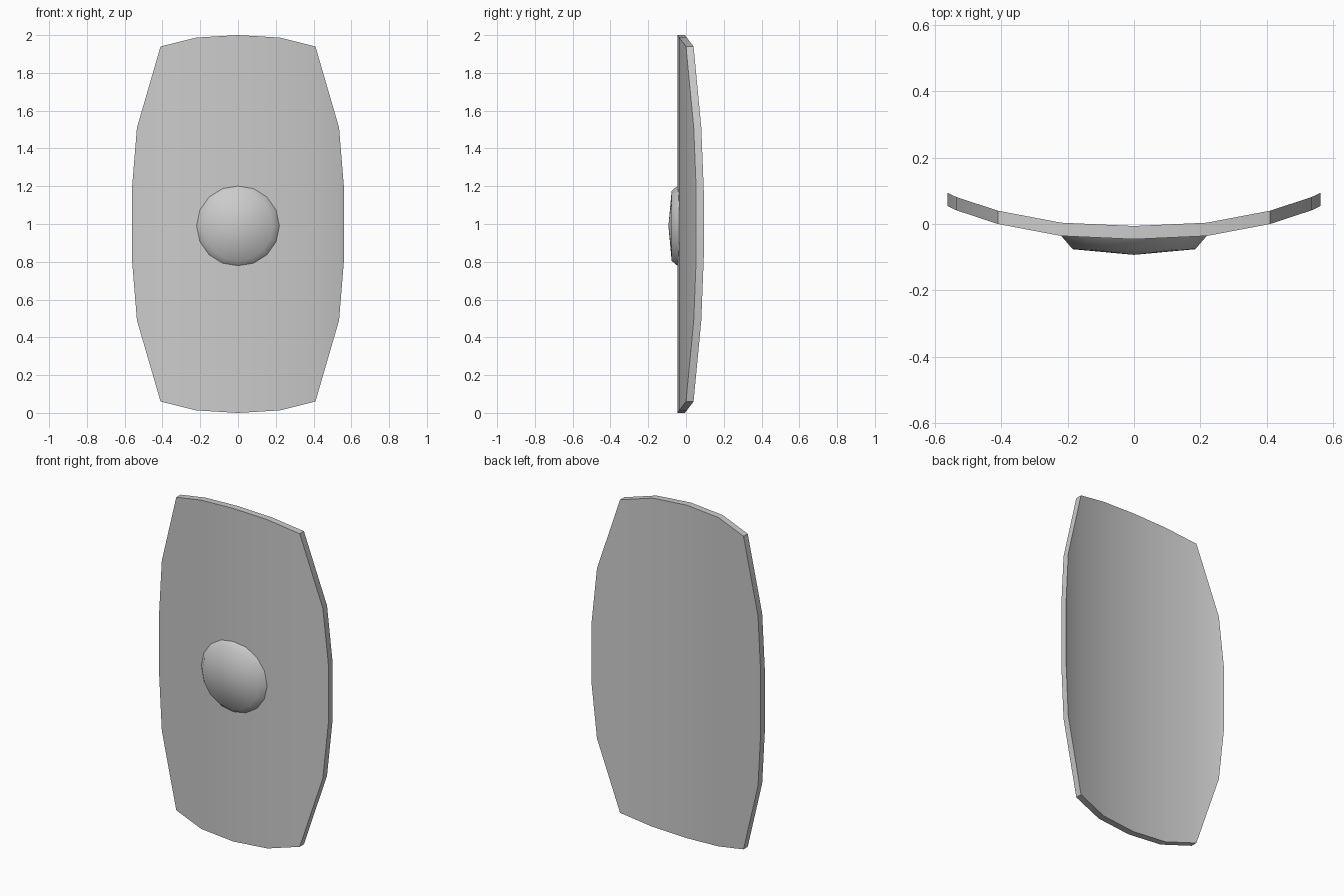
import bpy
import bmesh
from math import radians, sin, cos, tau

cube = bpy.data.objects.get("Cube")
if cube:
    bpy.data.objects.remove(cube)

grey = bpy.data.materials.new("plain_grey")
grey.use_nodes = True
GREY = (0.6, 0.6, 0.6, 1)
grey.diffuse_color = GREY
grey.node_tree.nodes["Principled BSDF"].inputs["Base Color"].default_value = GREY


def finish(bm, name, angle):
    bmesh.ops.recalc_face_normals(bm, faces=bm.faces)
    mesh = bpy.data.meshes.new(name)
    bm.to_mesh(mesh)
    bm.free()
    mesh.materials.append(grey)
    obj = bpy.data.objects.new(name, mesh)
    bpy.context.collection.objects.link(obj)
    bpy.ops.object.select_all(action='DESELECT')
    obj.select_set(True)
    bpy.context.view_layer.objects.active = obj
    bpy.ops.object.shade_smooth_by_angle(angle=radians(angle))
    return obj


# Curved shield board: columns of x, front y and half height
half = [(0, -0.046, 1.0), (0.22, -0.036, 0.987), (0.41, 0.0, 0.94),
        (0.535, 0.041, 0.51), (0.562, 0.054, 0.18)]
columns = [(-x, y, h) for x, y, h in half[:0:-1]] + half
THICK = 0.04

bm = bmesh.new()
rings = [[bm.verts.new((x, y + dy, 1 + s * h))
          for dy, s in ((0, -1), (0, 1), (THICK, 1), (THICK, -1))]
         for x, y, h in columns]
for a, b in zip(rings, rings[1:]):
    for i in range(4):
        j = (i + 1) % 4
        bm.faces.new((a[i], a[j], b[j], b[i]))
bm.faces.new(rings[0])
bm.faces.new(rings[-1])
finish(bm, "shield_board", 30)

# Domed boss in the middle of the front
SIDES = 16
bm = bmesh.new()
loops = []
for radius, y in ((0.22, -0.035), (0.185, -0.076)):
    loops.append([bm.verts.new((radius * cos(tau * i / SIDES), y,
                                0.99 + radius * sin(tau * i / SIDES)))
                  for i in range(SIDES)])
tip = bm.verts.new((0, -0.093, 0.99))
for i in range(SIDES):
    j = (i + 1) % SIDES
    bm.faces.new((loops[0][i], loops[0][j], loops[1][j], loops[1][i]))
    bm.faces.new((loops[1][i], loops[1][j], tip))
bm.faces.new(loops[0])
finish(bm, "centre_boss", 60)
